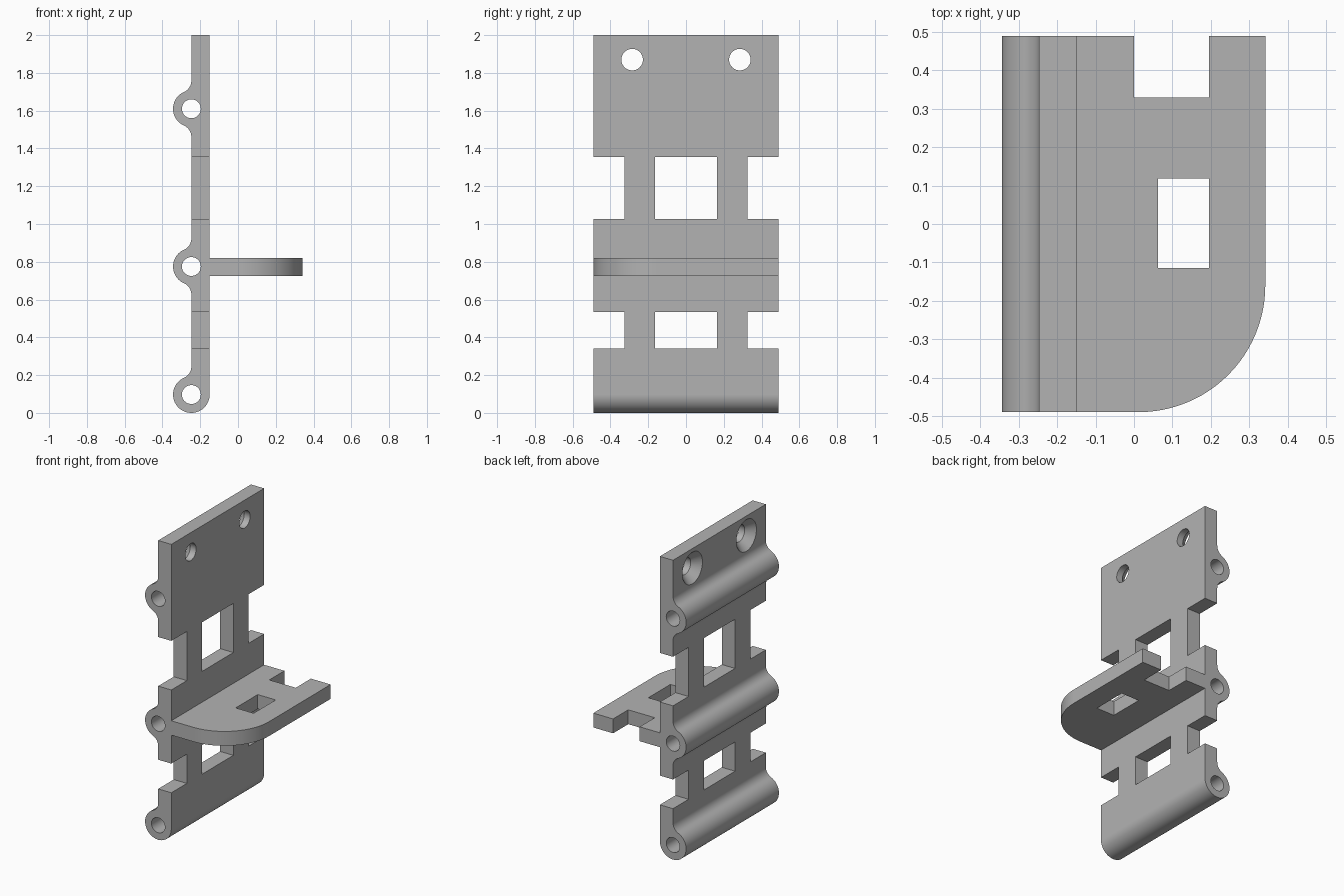
import bpy, bmesh
from math import sin, cos, pi, atan2, sqrt
from mathutils import Matrix, Vector

if "Cube" in bpy.data.objects:
    bpy.data.objects.remove(bpy.data.objects["Cube"])

grey = bpy.data.materials.new("plain_grey")
grey.use_nodes = True
colour = (0.45, 0.45, 0.45, 1)
grey.diffuse_color = colour
grey.node_tree.nodes["Principled BSDF"].inputs["Base Color"].default_value = colour

HALF = 0.49                    # half the width along y
BACK, FACE = -0.247, -0.15     # the two sides of the plate
R = FACE - BACK                # hinge barrel radius
FILLET = 0.065
BARRELS = (1.61, 0.775, R)     # barrel heights, top to bottom


def arc(cx, cy, r, a0, a1, n):
    return [(cx + r * cos(a0 + (a1 - a0) * i / n), cy + r * sin(a0 + (a1 - a0) * i / n))
            for i in range(n + 1)]


def make_object(name, bm):
    bmesh.ops.recalc_face_normals(bm, faces=bm.faces)
    mesh = bpy.data.meshes.new(name)
    bm.to_mesh(mesh)
    bm.free()
    mesh.materials.append(grey)
    obj = bpy.data.objects.new(name, mesh)
    bpy.context.collection.objects.link(obj)
    return obj


def prism(name, outline, place, depth):
    """Extrude a 2D outline by the vector depth; place maps 2D to 3D."""
    bm = bmesh.new()
    face = bm.faces.new([bm.verts.new(place(u, v)) for u, v in outline])
    new = bmesh.ops.extrude_face_region(bm, geom=[face])["geom"]
    bmesh.ops.translate(bm, vec=depth,
                        verts=[g for g in new if isinstance(g, bmesh.types.BMVert)])
    return make_object(name, bm)


def box_cutter(x0, x1, y0, y1, z0, z1):
    bm = bmesh.new()
    size = Vector((x1 - x0, y1 - y0, z1 - z0))
    mid = Vector((x0 + x1, y0 + y1, z0 + z1)) / 2
    bmesh.ops.create_cube(bm, size=1, matrix=Matrix.Translation(mid) @ Matrix.Diagonal(size).to_4x4())
    return make_object("cutter", bm)


def cone_cutter(centre, axis, r1, r2, depth):
    bm = bmesh.new()
    turn = Vector((0, 0, 1)).rotation_difference(Vector(axis)).to_matrix().to_4x4()
    bmesh.ops.create_cone(bm, cap_ends=True, segments=40, radius1=r1, radius2=r2,
                          depth=depth, matrix=Matrix.Translation(centre) @ turn)
    return make_object("cutter", bm)


def cut(obj, cutters):
    bpy.ops.object.select_all(action='DESELECT')
    bpy.context.view_layer.objects.active = obj
    obj.select_set(True)
    for c in cutters:
        mod = obj.modifiers.new("cut", 'BOOLEAN')
        mod.operation, mod.solver, mod.object = 'DIFFERENCE', 'EXACT', c
        bpy.ops.object.modifier_apply(modifier=mod.name)
        bpy.data.objects.remove(c)
    bpy.ops.object.shade_smooth_by_angle(angle=0.5)
    normals = obj.modifiers.new("even_shading", 'WEIGHTED_NORMAL')
    normals.keep_sharp = True


# Plate with three filleted hinge barrels on its back
d = sqrt((R + FILLET) ** 2 - FILLET ** 2)
a = atan2(d, -FILLET)
outline = [(FACE, 2), (BACK, 2)]
for z in BARRELS:
    outline += arc(BACK - FILLET, z + d, FILLET, 0, a - pi, 8)
    if z == BARRELS[-1]:
        outline += arc(BACK, z, R, a, 2 * pi, 32)[1:]
    else:
        outline += arc(BACK, z, R, a, 2 * pi - a, 20)[1:]
        outline += arc(BACK - FILLET, z - d, FILLET, pi - a, 0, 8)[1:]
plate = prism("hinge_plate", outline, lambda u, v: (u, -HALF, v), (0, 2 * HALF, 0))

# Pin bores, windows, edge notches and countersunk screw holes
cutters = [cone_cutter((BACK, 0, z), (0, 1, 0), 0.05, 0.05, 2) for z in BARRELS]
for z0, z1 in ((0.34, 0.535), (1.027, 1.355)):
    for y0, y1 in ((-1, -0.326), (-0.165, 0.165), (0.326, 1)):
        cutters.append(box_cutter(-0.6, 0, y0, y1, z0, z1))
SINK = 0.053
for y in (-0.285, 0.285):
    cutters.append(cone_cutter((-0.2, y, 1.87), (1, 0, 0), 0.057, 0.057, 0.4))
    cutters.append(cone_cutter((BACK + SINK / 2 - 0.005, y, 1.87), (1, 0, 0),
                               0.115, 0.057, SINK + 0.01))
cut(plate, cutters)

# Shelf with one rounded corner, a notch in the back edge and a slot
END, CORNER = 0.342, 0.33
shelf_outline = [(FACE, HALF), (FACE, -HALF)]
shelf_outline += arc(END - CORNER, CORNER - HALF, CORNER, -pi / 2, 0, 24)
shelf_outline += [(END, HALF)]
shelf = prism("shelf", shelf_outline, lambda u, v: (u, v, 0.725), (0, 0, 0.096))
cut(shelf, [box_cutter(0, 0.196, 0.33, 1, 0, 1),
            box_cutter(0.063, 0.196, -0.115, 0.118, 0, 1)])
